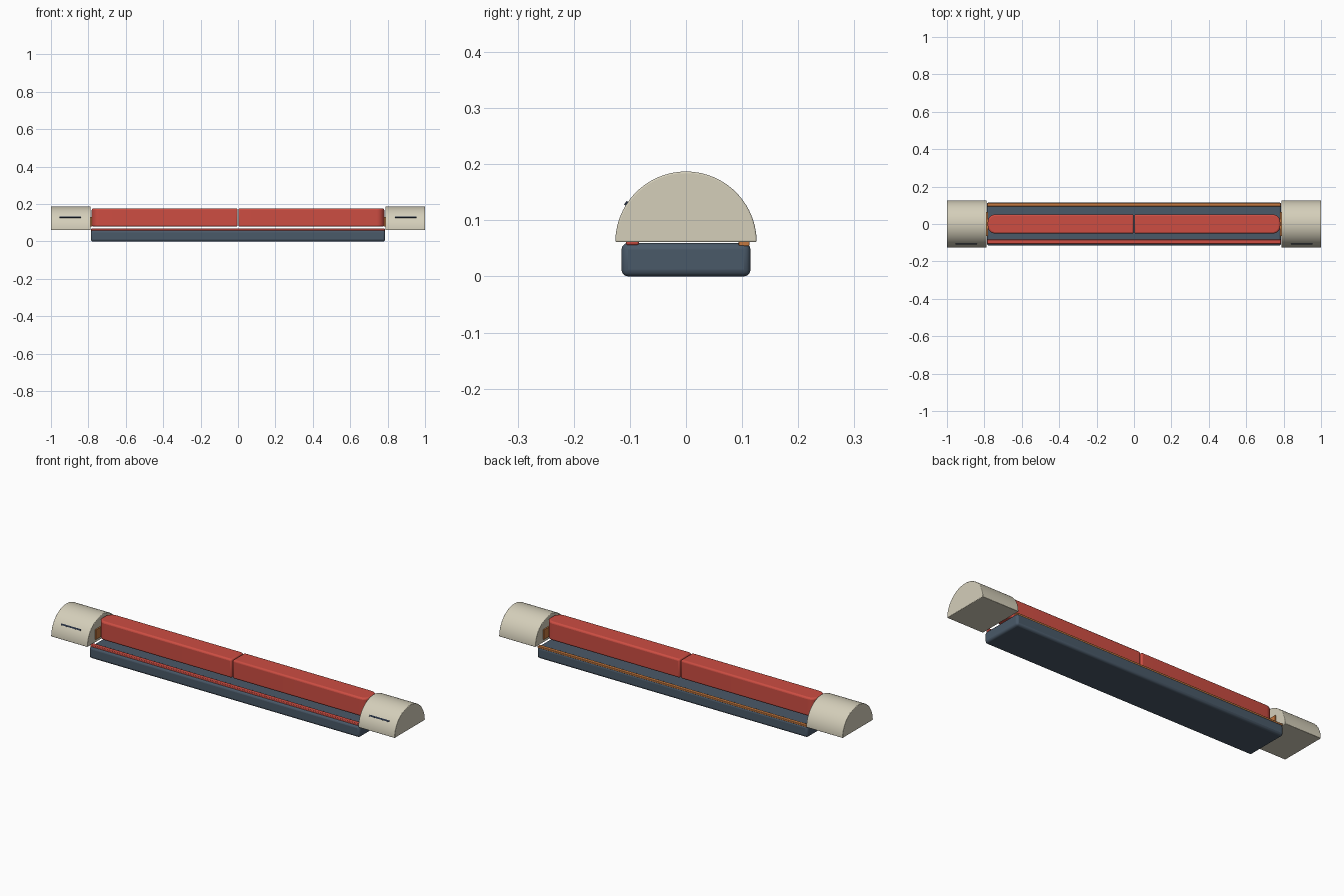
import bpy, bmesh, math

if "Cube" in bpy.data.objects:
    bpy.data.objects.remove(bpy.data.objects["Cube"])


def material(name, rgb):
    m = bpy.data.materials.new(name)
    m.diffuse_color = (*rgb, 1)
    m.use_nodes = True
    m.node_tree.nodes["Principled BSDF"].inputs["Base Color"].default_value = m.diffuse_color
    return m


RED = material("red", (0.61, 0.075, 0.055))
CREAM = material("cream", (0.66, 0.62, 0.49))
SLATE = material("slate blue", (0.068, 0.1, 0.14))
COPPER = material("copper", (0.56, 0.19, 0.05))
NAVY = material("dark navy", (0.02, 0.03, 0.055))


def finish(name, bm, mat, bevel=0.0, segments=3):
    """Turn a bmesh into a smooth-shaded object with softened edges."""
    bmesh.ops.recalc_face_normals(bm, faces=bm.faces)
    me = bpy.data.meshes.new(name)
    bm.to_mesh(me)
    bm.free()
    me.materials.append(mat)
    ob = bpy.data.objects.new(name, me)
    bpy.context.collection.objects.link(ob)
    if bevel:
        mod = ob.modifiers.new("soft_edges", "BEVEL")
        mod.width, mod.segments = bevel, segments
        mod.limit_method, mod.angle_limit = "ANGLE", math.radians(35)
    bpy.context.view_layer.objects.active = ob
    ob.select_set(True)
    bpy.ops.object.shade_smooth_by_angle(angle=math.radians(35))
    ob.select_set(False)
    return ob


def box_mesh(x, y, z):
    """Box from (low, high) ranges."""
    bm = bmesh.new()
    bmesh.ops.create_cube(bm, size=1)
    for v in bm.verts:
        for i, (lo, hi) in enumerate((x, y, z)):
            v.co[i] = lo if v.co[i] < 0 else hi
    return bm


def extrude_profile(points, offset):
    bm = bmesh.new()
    face = bm.faces.new([bm.verts.new(p) for p in points])
    out = bmesh.ops.extrude_face_region(bm, geom=[face])
    verts = [g for g in out["geom"] if isinstance(g, bmesh.types.BMVert)]
    bmesh.ops.translate(bm, verts=verts, vec=offset)
    return bm


# Base tray
finish("base", box_mesh((-0.787, 0.787), (-0.115, 0.115), (0, 0.06)), SLATE, 0.012)

# Thin strips along the base top
finish("front_strip", box_mesh((-0.785, 0.785), (-0.107, -0.084), (0.056, 0.069)), RED, 0.003, 2)
finish("back_strip", box_mesh((-0.785, 0.785), (0.094, 0.113), (0.054, 0.064)), COPPER, 0.002, 2)

for side, s in (("left", -1), ("right", 1)):
    # Long bar with rounded outer end
    r, w, end = 0.04, 0.051, 0.782
    pts = [(s * 0.002, -w, 0.079)]
    for cy, a0 in ((-w + r, -90), (w - r, 0)):
        for i in range(9):
            a = math.radians(a0 + i * 90 / 8)
            pts.append((s * (end - r + r * math.cos(a)), cy + r * math.sin(a), 0.079))
    pts.append((s * 0.002, w, 0.079))
    finish(side + "_bar", extrude_profile(pts, (0, 0, 0.098)), RED, 0.009)

    # Contact plate between bar and end cap
    plate = box_mesh(sorted((s * 0.781, s * 0.792)), (-0.063, 0.063), (0.079, 0.13))
    finish(side + "_contact_plate", plate, COPPER)

    # Half-round end cap
    R, z0, n = 0.126, 0.061, 40
    arc = [(s * 0.788, R * math.cos(math.pi * i / n), z0 + R * math.sin(math.pi * i / n))
           for i in range(n + 1)]
    finish(side + "_end_cap", extrude_profile(arc, (s * 0.212, 0, 0)), CREAM, 0.003)

    # Thin dark slot marking on the front of the cap
    slot = finish(side + "_slot", box_mesh((-0.057, 0.057), (-0.003, 0.003), (-0.004, 0.004)), NAVY)
    a = math.radians(33)
    slot.location = (s * 0.897, -R * math.cos(a), z0 + R * math.sin(a))
    slot.rotation_euler.x = -a
